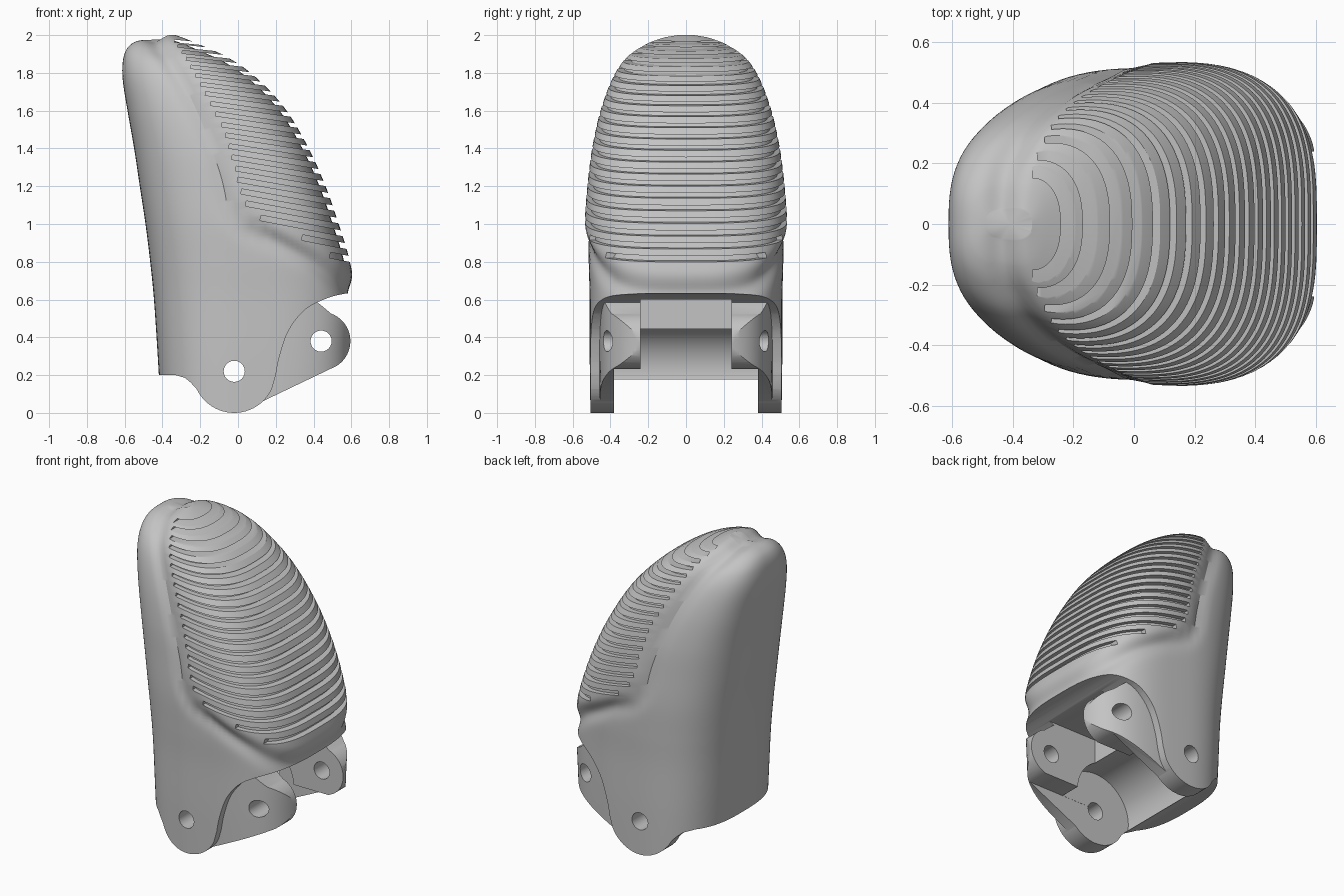
import bpy, bmesh, math
from mathutils import Vector

cube = bpy.data.objects.get("Cube")
if cube:
    bpy.data.objects.remove(cube, do_unlink=True)

grey = bpy.data.materials.new("plain grey")
grey.use_nodes = True
GREY = (0.55, 0.55, 0.55, 1)
grey.diffuse_color = GREY
grey.node_tree.nodes["Principled BSDF"].inputs["Base Color"].default_value = GREY


def spline(points, steps):
    """Smooth curve through points of any dimension."""
    out = []
    last = len(points) - 1
    for i in range(last):
        quad = [points[max(0, min(last, i + k))] for k in (-1, 0, 1, 2)]
        for s in range(steps):
            t = s / steps
            out.append([b + 0.5 * t * (c - a + t * (2*a - 5*b + 4*c - d + t * (3*(b - c) + d - a)))
                        for a, b, c, d in zip(*quad)])
    out.append(list(points[-1]))
    return out


# Fingertip stations: height, back x, front x, half width, x of the widest point
stations = spline([
    (-.05, -.405, .58, .505, .05), (.3, -.425, .59, .51, .06), (.6, -.445, .6, .51, .07),
    (.8, -.465, .57, .515, .08), (1, -.49, .51, .515, .07), (1.2, -.52, .44, .5, .04),
    (1.4, -.55, .35, .475, -.03), (1.6, -.585, .23, .43, -.12), (1.76, -.61, .08, .37, -.21),
    (1.86, -.61, -.06, .305, -.28), (1.925, -.59, -.2, .22, -.36), (1.962, -.55, -.29, .14, -.4),
    (1.98, -.49, -.34, .05, -.41)], 11)

# Seam between the back shell and the pad, in side view
seam = spline([(-.47, 2.1), (-.44, 1.97), (-.38, 1.88), (-.27, 1.7), (-.13, 1.4), (-.06, 1.12),
               (.04, .98), (.2, .9), (.4, .79), (.56, .66), (.8, .48)], 4)


def seam_distance(x, z):
    """Signed distance to the seam, positive on the pad."""
    best, side = 9.0, 1
    for (ax, az), (bx, bz) in zip(seam, seam[1:]):
        ux, uz, px, pz = bx - ax, bz - az, x - ax, z - az
        t = max(0, min(1, (px * ux + pz * uz) / (ux * ux + uz * uz)))
        d = (px - t * ux) ** 2 + (pz - t * uz) ** 2
        if d < best:
            best, side = d, (1 if ux * pz - uz * px > 0 else -1)
    return side * math.sqrt(best)


def relief(x, z):
    """Raised pad with a soft groove along the seam."""
    d = seam_distance(x, z)
    t = max(0, min(1, d / .08))
    return .022 * t * t * (3 - 2 * t) - .016 * math.exp(-(d / .045) ** 2)


def finish(name, bm):
    bmesh.ops.recalc_face_normals(bm, faces=bm.faces)
    mesh = bpy.data.meshes.new(name)
    bm.to_mesh(mesh)
    bm.free()
    mesh.materials.append(grey)
    obj = bpy.data.objects.new(name, mesh)
    bpy.context.collection.objects.link(obj)
    return obj


def power(v, n):
    return math.copysign(abs(v) ** (2 / n), v)


def loft(name, rows, inset=0, stretch=1, sides=112):
    """Stack of rounded sections, moved along the normals by the relief less the inset."""
    bm = bmesh.new()
    rings = []
    for z, back, front, half, mid in rows:
        ring = []
        for k in range(sides):
            a = math.tau * k / sides
            c, s = math.cos(a), math.sin(a)
            n = 2.8 if c < 0 else 3.2 - .8 * max(0, z - 1)
            reach = mid - back if c < 0 else front - mid
            ring.append(bm.verts.new(((mid + reach * power(c, n)) * stretch, half * power(s, n), z)))
        rings.append(ring)
    for low, high in zip(rings, rings[1:]):
        for k in range(sides):
            j = (k + 1) % sides
            bm.faces.new((low[k], low[j], high[j], high[k]))
    for ring, row in ((rings[0], rows[0]), (rings[-1], rows[-1])):
        centre = bm.verts.new((row[4] * stretch, 0, row[0]))
        for k in range(sides):
            bm.faces.new((ring[k], ring[(k + 1) % sides], centre))
    bmesh.ops.recalc_face_normals(bm, faces=bm.faces)
    bm.normal_update()
    moves = [(v, v.normal * (relief(v.co.x, v.co.z) - inset)) for v in bm.verts]
    for v, move in moves:
        v.co += move
    return finish(name, bm)


def add_prism(bm, outline, half):
    near, far = ([bm.verts.new((x, y, z)) for x, z in outline] for y in (-half, half))
    bm.faces.new(near)
    bm.faces.new(far[::-1])
    for k in range(len(near)):
        bm.faces.new((near[k - 1], far[k - 1], far[k], near[k]))


def prism(name, outline, half):
    bm = bmesh.new()
    add_prism(bm, outline, half)
    return finish(name, bm)


def arc(centre, radius, start, end, steps):
    return [(centre[0] + radius * math.cos(math.radians(start + (end - start) * i / steps)),
             centre[1] + radius * math.sin(math.radians(start + (end - start) * i / steps)))
            for i in range(steps + 1)]


def rect(x0, x1, z0, z1):
    return [(x0, z0), (x1, z0), (x1, z1), (x0, z1)]


def volume(mesh):
    bm = bmesh.new()
    bm.from_mesh(mesh)
    result = bm.calc_volume()
    bm.free()
    return result


def combine(obj, other, operation):
    """Boolean that keeps the first solver result with a sensible volume."""
    before = volume(obj.data)
    mod = obj.modifiers.new("cut", "BOOLEAN")
    mod.operation, mod.object = operation, other
    for solver in ("MANIFOLD", "EXACT"):
        mod.solver = solver
        graph = bpy.context.evaluated_depsgraph_get()
        graph.update()
        mesh = bpy.data.meshes.new_from_object(obj.evaluated_get(graph))
        after = volume(mesh)
        if after > .45 * before and abs(after - before) > 1e-5:
            obj.modifiers.clear()
            obj.data = mesh
            break
    obj.modifiers.clear()
    bpy.data.objects.remove(other, do_unlink=True)


PIVOT, LINK = (-.02, .22), (.44, .38)

# Fingertip body trimmed to its lower side outline
body = loft("fingertip_body", stations)
lower_edge = ([(-1, 2.5), (-1, .2), (-.33, .2), (-.28, .185), (-.25, .16)]
              + arc(PIVOT, .22, 205, 335, 24)
              + spline([(.2, .2), (.22, .3), (.27, .44), (.36, .55), (.48, .61), (.57, .632)], 4)
              + [(1, .65), (1, 2.5)])
combine(body, prism("body_outline", lower_edge, 1), "INTERSECT")

# Link lugs, set in from the body and tapering to the front
link = (arc(LINK, .155, -58, 70, 20)
        + [(.44, .57), (.36, .63), (0, .6), (-.1, .1), (-.05, .03), (.09, .042)])
lugs = prism("link_lugs", link, .6)
combine(lugs, loft("lug_limit", stations[:70], .05, 1.12), "INTERSECT")
combine(body, lugs, "UNION")

# Grip slots across the pad, each ending short of the seam
SLOTS = 21
bm = bmesh.new()
for i in range(SLOTS):
    t = i / (SLOTS - 1)
    z = 1.965 - 1.145 * t ** 1.2
    lean = Vector((1, -.1 - .1 * t)).normalized()
    across = Vector((-lean.y, lean.x))
    row = min(stations, key=lambda r: abs(r[0] - z))
    tip = Vector((row[2], z))
    inner = tip - lean * .03
    while seam_distance(inner.x, inner.y) > .09:
        inner -= lean * .01
    outer = tip + lean * .2
    thick = across * (.007 + .008 * t)
    add_prism(bm, [inner - thick, outer - thick, outer + thick, inner + thick], .7)
combine(body, finish("slot_cutters", bm), "DIFFERENCE")

# Knuckle clearance, gap between the lugs and pin holes
for name, outline, half in (
        ("knuckle_space", arc(PIVOT, .255, 0, 354, 59), .38),
        ("lower_space", rect(-.02, .8, -.2, .232), .381),
        ("centre_gap", rect(.1, .8, -.2, .6), .24),
        ("pivot_hole", arc(PIVOT, .056, 0, 345, 23), .8),
        ("link_hole", arc(LINK, .056, 0, 345, 23), .8)):
    combine(body, prism(name, outline, half), "DIFFERENCE")

# Solid core that forms the floor of the slots
core = loft("pad_core", [r for r in stations if r[0] > .74], .03)

for obj in (body, core):
    bpy.ops.object.select_all(action="DESELECT")
    bpy.context.view_layer.objects.active = obj
    obj.select_set(True)
    bpy.ops.object.shade_smooth_by_angle(angle=math.radians(32))
